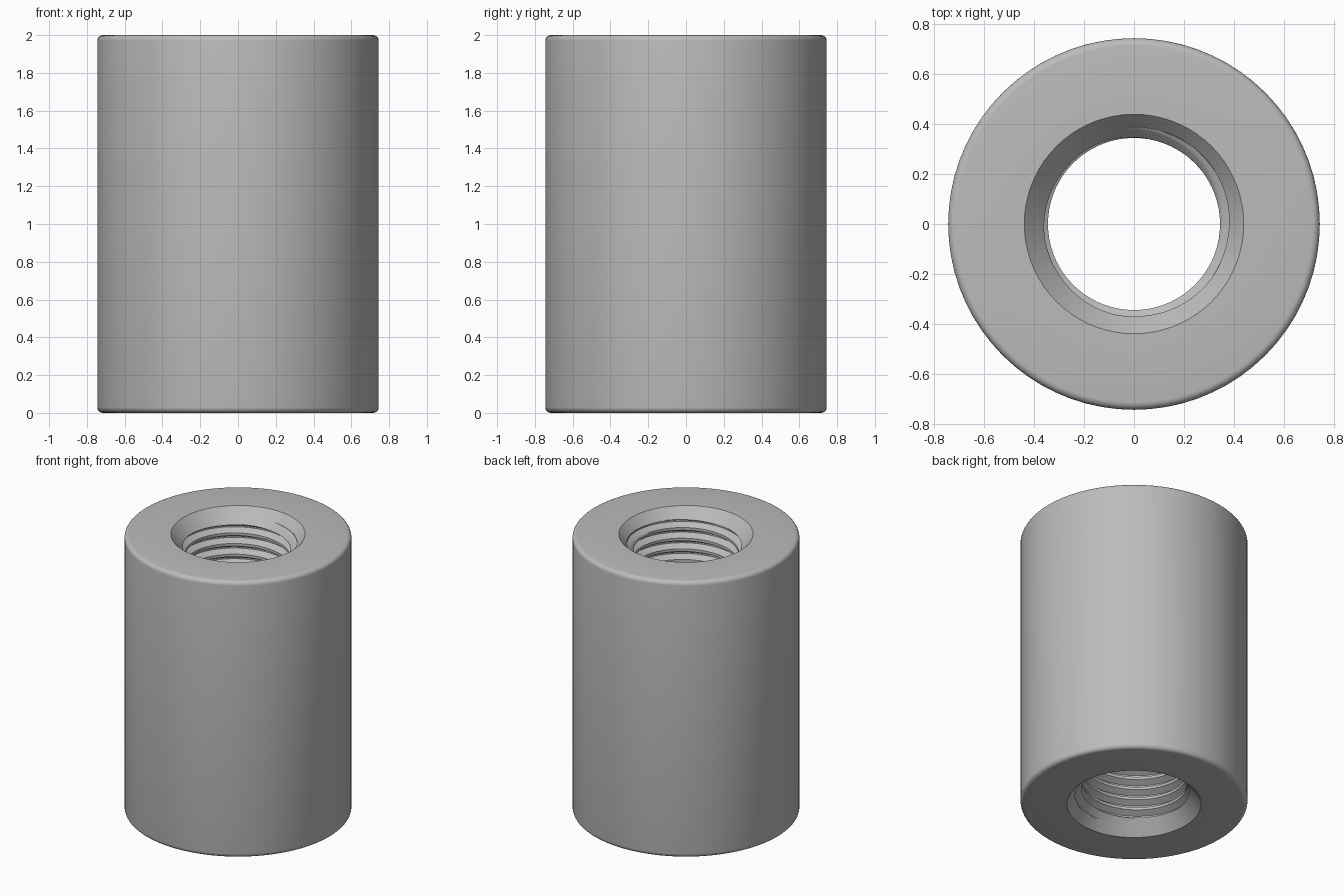
import bpy, bmesh, math

cube = bpy.data.objects.get("Cube")
if cube:
    bpy.data.objects.remove(cube, do_unlink=True)

HEIGHT, OUTER, FILLET = 2.0, 0.745, 0.03
MOUTH, CHAMFER_DEPTH, CHAMFER_R = 0.44, 0.09, 0.36
MINOR, MAJOR, PITCH = 0.345, 0.388, 0.077
SEGMENTS, STEPS = 72, 16

steel = bpy.data.materials.new("steel grey")
steel.use_nodes = True
colour = (0.5, 0.5, 0.5, 1)
steel.diffuse_color = colour
steel.node_tree.nodes["Principled BSDF"].inputs["Base Color"].default_value = colour

bm = bmesh.new()
cache = {}


def vert(r, angle_index, z):
    """Shared vertex on a ring, so neighbouring patches weld together."""
    a = 2 * math.pi * (angle_index % SEGMENTS) / SEGMENTS
    p = (r * math.cos(a), r * math.sin(a), z)
    key = tuple(round(c, 4) + 0.0 for c in p)
    if key not in cache:
        cache[key] = bm.verts.new(p)
    return cache[key]


def patch(point, rows):
    """Skin a grid of rows around the axis; collapsed cells are skipped."""
    for i in range(rows - 1):
        for j in range(SEGMENTS):
            quad = [point(i, j), point(i, j + 1), point(i + 1, j + 1), point(i + 1, j)]
            corners = list(dict.fromkeys(quad))
            if len(corners) > 2 and not bm.faces.get(corners):
                bm.faces.new(corners)


# Outer shell: flat ends and rounded outer edges
profile = [(MOUTH, 0.0)]
for z0, start in ((FILLET, -90), (HEIGHT - FILLET, 0)):
    for k in range(6):
        a = math.radians(start + 18 * k)
        profile.append((OUTER - FILLET + FILLET * math.cos(a), z0 + FILLET * math.sin(a)))
profile.append((MOUTH, HEIGHT))
patch(lambda i, j: vert(profile[i][0], j, profile[i][1]), len(profile))


# Threaded bore: trapezoid helix, opened out by a chamfer at both ends
def thread_radius(step):
    d = abs((step % STEPS) - STEPS / 2)
    t = min(max((d - 2) / 5, 0), 1)
    return MINOR + (MAJOR - MINOR) * t


def bore(i, j):
    z = PITCH * ((i / STEPS) - 1 + j / SEGMENTS)
    z = min(max(z, 0.0), HEIGHT)
    depth = min(z, HEIGHT - z)
    cone = MOUTH - (MOUTH - CHAMFER_R) * depth / CHAMFER_DEPTH
    return vert(max(cone, thread_radius(i)), j, z)


turns = math.ceil(HEIGHT / PITCH) + 2
patch(bore, turns * STEPS + 1)

bmesh.ops.recalc_face_normals(bm, faces=bm.faces)
mesh = bpy.data.meshes.new("threaded_sleeve")
bm.to_mesh(mesh)
bm.free()
mesh.materials.append(steel)
sleeve = bpy.data.objects.new("threaded_sleeve", mesh)
bpy.context.collection.objects.link(sleeve)

# Smooth walls with crisp thread and chamfer edges
bpy.ops.object.select_all(action="DESELECT")
sleeve.select_set(True)
bpy.context.view_layer.objects.active = sleeve
bpy.ops.object.shade_smooth_by_angle(angle=math.radians(30))
